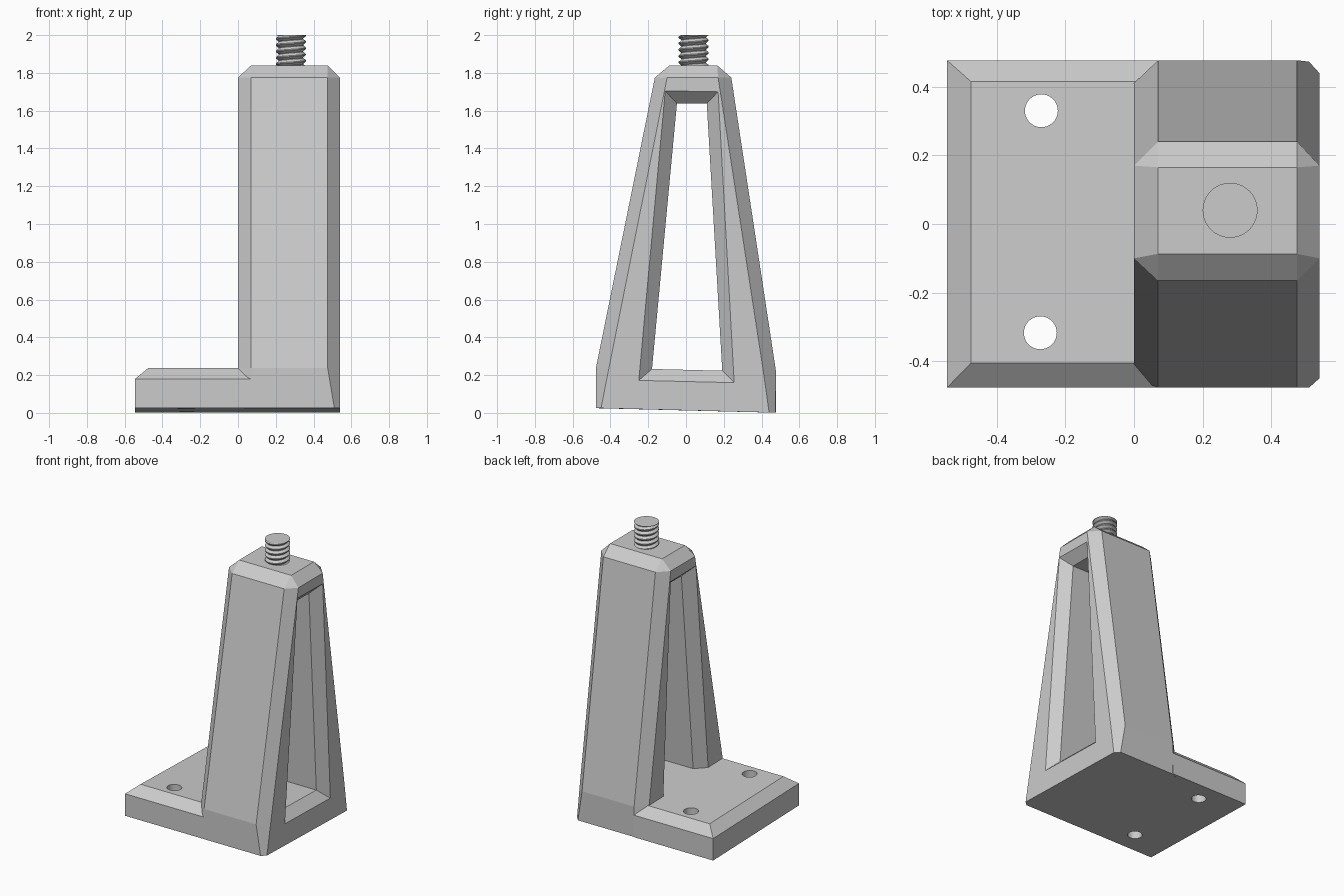
import bpy, bmesh, math

if "Cube" in bpy.data.objects:
    bpy.data.objects.remove(bpy.data.objects["Cube"])

grey = bpy.data.materials.new("plain_grey")
grey.diffuse_color = (0.6, 0.6, 0.6, 1)
grey.use_nodes = True
grey.node_tree.nodes["Principled BSDF"].inputs["Base Color"].default_value = grey.diffuse_color


def finish(name, bm):
    bmesh.ops.remove_doubles(bm, verts=bm.verts, dist=1e-5)
    bmesh.ops.dissolve_degenerate(bm, dist=1e-5, edges=bm.edges)
    bmesh.ops.recalc_face_normals(bm, faces=bm.faces)
    me = bpy.data.meshes.new(name)
    bm.to_mesh(me)
    bm.free()
    me.materials.append(grey)
    ob = bpy.data.objects.new(name, me)
    bpy.context.collection.objects.link(ob)
    return ob


def smooth(ob):
    bpy.context.view_layer.objects.active = ob
    ob.select_set(True)
    bpy.ops.object.shade_smooth_by_angle(angle=math.radians(30))
    ob.select_set(False)


def slope(y, z):
    # the base is very slightly wedge shaped
    return z - 0.025 * y


# Base plate: bottom, shoulder and chamfered top rings
bm = bmesh.new()
rings = []
for x0, y0, y1, z in ((-.545, -.477, .477, .0135),
                      (-.545, -.477, .477, .168),
                      (-.475, -.405, .415, .228)):
    rings.append([bm.verts.new((x, y, slope(y, z))) for x, y in
                  ((x0, y0), (.07, y0), (.07, y1), (x0, y1))])
bm.faces.new(rings[0])
bm.faces.new(rings[2])
for a, b in zip(rings, rings[1:]):
    for i in range(4):
        j = (i + 1) % 4
        bm.faces.new((a[i], a[j], b[j], b[i]))
plate = finish("base_plate", bm)

# Bolt holes cut through the plate
for i, (x, y) in enumerate(((-.27, .33), (-.273, -.317))):
    bpy.ops.mesh.primitive_cylinder_add(vertices=40, radius=.048, depth=1,
                                        location=(x, y, .1))
    cutter = bpy.context.object
    cutter.name = f"bolt_hole_cutter_{i + 1}"
    cutter.data.materials.append(grey)
    cutter.hide_render = True
    cutter.hide_set(True)
    mod = plate.modifiers.new("bolt_hole", "BOOLEAN")
    mod.object = cutter
    mod.operation = 'DIFFERENCE'
    mod.solver = 'EXACT'
bpy.ops.object.select_all(action='DESELECT')
smooth(plate)

# Tapered post with a window: (y, z) profiles, full size and chamfered ends
full = [(-.477, .025), (-.477, .237), (-.165, 1.775), (-.087, 1.84),
        (.165, 1.84), (.24, 1.775), (.477, .216), (.473, .001)]
end = [(-.45, .025), (-.408, .237), (-.10, 1.775), (-.10, 1.775),
       (.17, 1.775), (.17, 1.775), (.41, .216), (.44, .002)]
window = [(-.18, .2325), (.192, .2232), (.11, 1.638), (-.048, 1.638)]
window_right = [(-.25, .172), (.255, .16), (.17, 1.70), (-.11, 1.705)]
window_left = [(-.246, .234), (.252, .2217), (.17, 1.70), (-.11, 1.705)]

bm = bmesh.new()
stations = []
for x, outer, inner in ((0, end, window_left), (.07, full, window),
                        (.475, full, window), (.54, end, window_right)):
    o = []
    for k, (y, z) in enumerate(outer):
        # the right chamfer narrows towards the foot
        foot = .035 if x == .475 and k in (0, 7) else 0
        o.append(bm.verts.new((x + foot, y, z)))
    stations.append((o, [bm.verts.new((x, y, z)) for y, z in inner]))
for a, b in zip(stations, stations[1:]):
    for ra, rb in zip(a, b):
        n = len(ra)
        for i in range(n):
            j = (i + 1) % n
            bm.faces.new((ra[i], ra[j], rb[j], rb[i]))
for o, h in (stations[0], stations[3]):
    for f in ((o[0], o[1], o[2], h[3], h[0]), (o[2], o[5], h[2], h[3]),
              (o[5], o[6], o[7], h[1], h[2]), (o[7], o[0], h[0], h[1])):
        bm.faces.new(f)
finish("post", bm)

# Threaded stud: helical root and crest paths, trimmed level at the top
CX, CY, N, PITCH = .28, .04, 40, .0335
Z0, Z1, ROOT, CREST = 1.78, 2.0, .064, .08
bm = bmesh.new()
total = int(math.ceil((Z1 - Z0) / PITCH) + 1) * N


def path(radius, lift):
    pts = []
    for s in range(total + N + 1):
        a = 2 * math.pi * s / N
        z = min(Z0 + PITCH * (s / N + lift), Z1)
        pts.append(bm.verts.new((CX + radius * math.cos(a),
                                 CY + radius * math.sin(a), z)))
    return pts


root, crest_low, crest_high = path(ROOT, 0), path(CREST, .42), path(CREST, .58)
for s in range(total):
    bm.faces.new((root[s], root[s + 1], crest_low[s + 1], crest_low[s]))
    bm.faces.new((crest_low[s], crest_low[s + 1],
                  crest_high[s + 1], crest_high[s]))
    bm.faces.new((crest_high[s], crest_high[s + 1],
                  root[s + N + 1], root[s + N]))
smooth(finish("stud_thread", bm))

# Core of the stud closes its flat top
bpy.ops.mesh.primitive_cylinder_add(vertices=N, radius=ROOT + .001, depth=Z1 - Z0,
                                    location=(CX, CY, (Z0 + Z1) / 2))
core = bpy.context.object
core.name = "stud_core"
core.data.materials.append(grey)
smooth(core)
